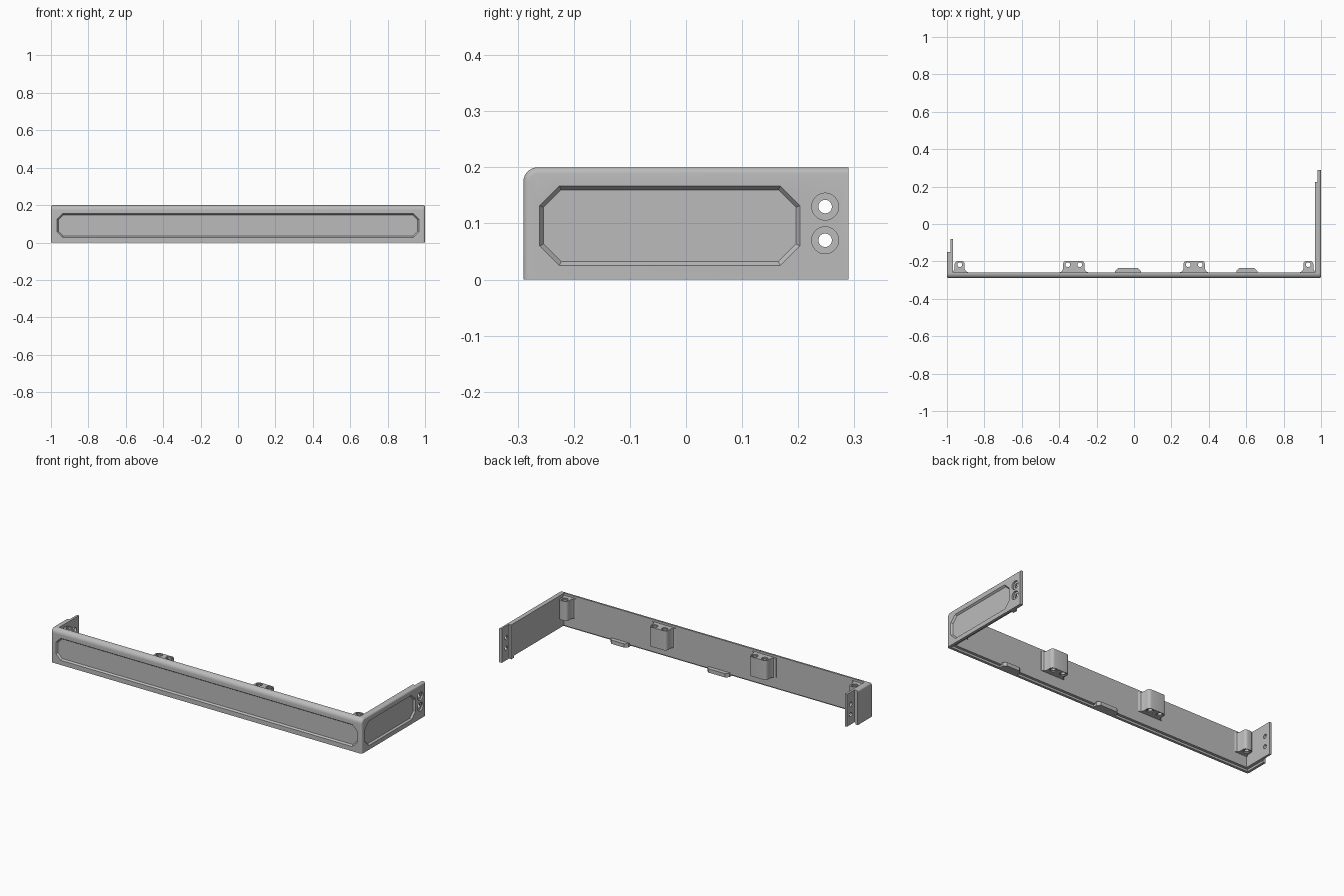
import bpy, bmesh, math
from mathutils import Vector, Matrix

if "Cube" in bpy.data.objects:
    bpy.data.objects.remove(bpy.data.objects["Cube"], do_unlink=True)

grey = bpy.data.materials.new("warm_grey_plastic")
grey.use_nodes = True
colour = (0.5, 0.5, 0.5, 1)
grey.diffuse_color = colour
grey.node_tree.nodes["Principled BSDF"].inputs["Base Color"].default_value = colour


def finish(name, bm):
    bmesh.ops.recalc_face_normals(bm, faces=bm.faces)
    mesh = bpy.data.meshes.new(name)
    bm.to_mesh(mesh)
    bm.free()
    mesh.materials.append(grey)
    ob = bpy.data.objects.new(name, mesh)
    bpy.context.collection.objects.link(ob)
    return ob


def prism(points, z0, z1):
    bm = bmesh.new()
    face = bm.faces.new([bm.verts.new((x, y, z0)) for x, y in points])
    up = bmesh.ops.extrude_face_region(bm, geom=[face])["geom"]
    bmesh.ops.translate(bm, vec=(0, 0, z1 - z0),
                        verts=[v for v in up if isinstance(v, bmesh.types.BMVert)])
    return bm


def cylinder(centre, radius, length, axis="Z"):
    bm = bmesh.new()
    turn = Matrix.Rotation(math.pi / 2, 4, "Y") if axis == "X" else Matrix()
    bmesh.ops.create_cone(bm, cap_ends=True, segments=32, radius1=radius, radius2=radius,
                          depth=length, matrix=Matrix.Translation(centre) @ turn)
    return finish("hole_cutter", bm)


def cut(ob, cutter):
    mod = ob.modifiers.new("cut", "BOOLEAN")
    mod.operation, mod.solver, mod.object = "DIFFERENCE", "EXACT", cutter
    cutter.hide_render = True
    select(ob)
    bpy.ops.object.modifier_apply(modifier=mod.name)
    bpy.data.objects.remove(cutter, do_unlink=True)


def select(ob):
    bpy.ops.object.select_all(action="DESELECT")
    ob.select_set(True)
    bpy.context.view_layer.objects.active = ob


def smooth(ob):
    select(ob)
    bpy.ops.object.shade_smooth_by_angle(angle=math.radians(30))


def octagon(w, h, c):
    half = [(w, c - h), (w, h - c), (w - c, h), (c - w, h)]
    return half + [(-a, -b) for a, b in half]


def recess_cutter(w, h, c, slope, depth, place):
    """Octagonal tray with sloping sides; its mouth stands a little proud of the face."""
    bm = bmesh.new()
    rings = []
    for grow, d in ((slope, depth), (0, 0), (0, -0.02)):
        rings.append([bm.verts.new(place @ Vector((a, b, -d)))
                      for a, b in octagon(w - grow, h - grow, c - grow * 0.5)])
    for low, high in zip(rings, rings[1:]):
        for i in range(8):
            j = (i + 1) % 8
            bm.faces.new((low[i], low[j], high[j], high[i]))
    bm.faces.new(rings[0])
    bm.faces.new(rings[-1])
    # local z of the cutter points out of the wall
    return finish("recess_cutter", bm)


# Trim body: front wall, long arm and short arm with thin end tabs
FRONT, INNER, H = -0.29, -0.26, 0.2
plan = [(-1, FRONT), (1, FRONT), (1, 0.29), (0.982, 0.29), (0.982, 0.225), (0.967, 0.225),
        (0.967, INNER), (-0.967, INNER), (-0.967, -0.08), (-0.98, -0.08), (-0.98, -0.15), (-1, -0.15)]
bm = prism(plan, 0, H)
top_front = [e for e in bm.edges
             if all(abs(v.co.y - FRONT) < 1e-4 and v.co.z > 0.19 for v in e.verts)]
bmesh.ops.bevel(bm, geom=top_front, offset=0.026, segments=8, profile=0.5, affect="EDGES")


def on_outer_rim(e):
    a, b = (v.co for v in e.verts)
    if abs(a.x - b.x) > 1e-4 or abs(abs(a.x) - 1) > 1e-4:
        return False
    back_end = abs(a.y - b.y) < 1e-4 and a.y > -0.2
    return not back_end and max(a.z, b.z) > 0.01


bmesh.ops.bevel(bm, geom=[e for e in bm.edges if on_outer_rim(e)], offset=0.011,
                segments=5, profile=0.5, affect="EDGES", clamp_overlap=True)
body = finish("trim_body", bm)

# Step along the inner bottom edge
step = [(-0.985, -0.275), (0.985, -0.275), (0.985, 0.2), (-0.985, 0.2)]
cut(body, finish("step_cutter", prism(step, -0.02, 0.012)))

# Recessed panels on the front and on the long arm
front_place = Matrix.Translation((0, FRONT, 0.091)) @ Matrix.Rotation(math.pi / 2, 4, "X")
cut(body, recess_cutter(0.968, 0.064, 0.03, 0.007, 0.01, front_place))
side_place = Matrix(((0, 0, 1, 1), (1, 0, 0, -0.029), (0, 1, 0, 0.096), (0, 0, 0, 1)))
cut(body, recess_cutter(0.232, 0.071, 0.035, 0.007, 0.01, side_place))

# Screw holes in both end tabs
for z in (0.07, 0.13):
    cut(body, cylinder((1, 0.248, z), 0.012, 0.1, "X"))
    cut(body, cylinder((1, 0.248, z), 0.024, 0.02, "X"))
    cut(body, cylinder((-0.97, -0.115, z), 0.012, 0.05, "X"))
smooth(body)


# Screw bosses on the inside of the front wall
def boss(name, x, w, holes):
    side = [(w + 0.02, -0.265), (w + 0.02, -0.259), (w + 0.007, -0.253), (w, -0.24), (w, -0.215)]
    for i in range(1, 6):
        a = i / 5 * math.pi / 2
        side.append((w - 0.018 * (1 - math.cos(a)), -0.215 + 0.018 * math.sin(a)))
    outline = [(x + a, b) for a, b in side] + [(x - a, b) for a, b in reversed(side)]
    ob = finish(name, prism(outline, 0.075, 0.188))
    for dx in holes:
        cut(ob, cylinder((x + dx, -0.218, 0.13), 0.0125, 0.3))
        for z in (0.075, 0.188):
            cut(ob, cylinder((x + dx, -0.218, z), 0.018, 0.012))
    smooth(ob)


for side, s in (("left", 1), ("right", -1)):
    boss(side + "_double_boss", s * 0.322, 0.057, (-0.032, 0.032))
    boss(side + "_corner_boss", s * 0.932, 0.027, (0,))

# Locating tabs along the bottom edge
for name, x, w in (("centre_locating_tab", -0.032, 0.07), ("left_locating_tab", 0.604, 0.057)):
    shape = [(x - w, -0.278), (x + w, -0.278), (x + w, -0.252), (x + w - 0.016, -0.236),
             (x - w + 0.016, -0.236), (x - w, -0.252)]
    finish(name, prism(shape, 0, 0.022))
